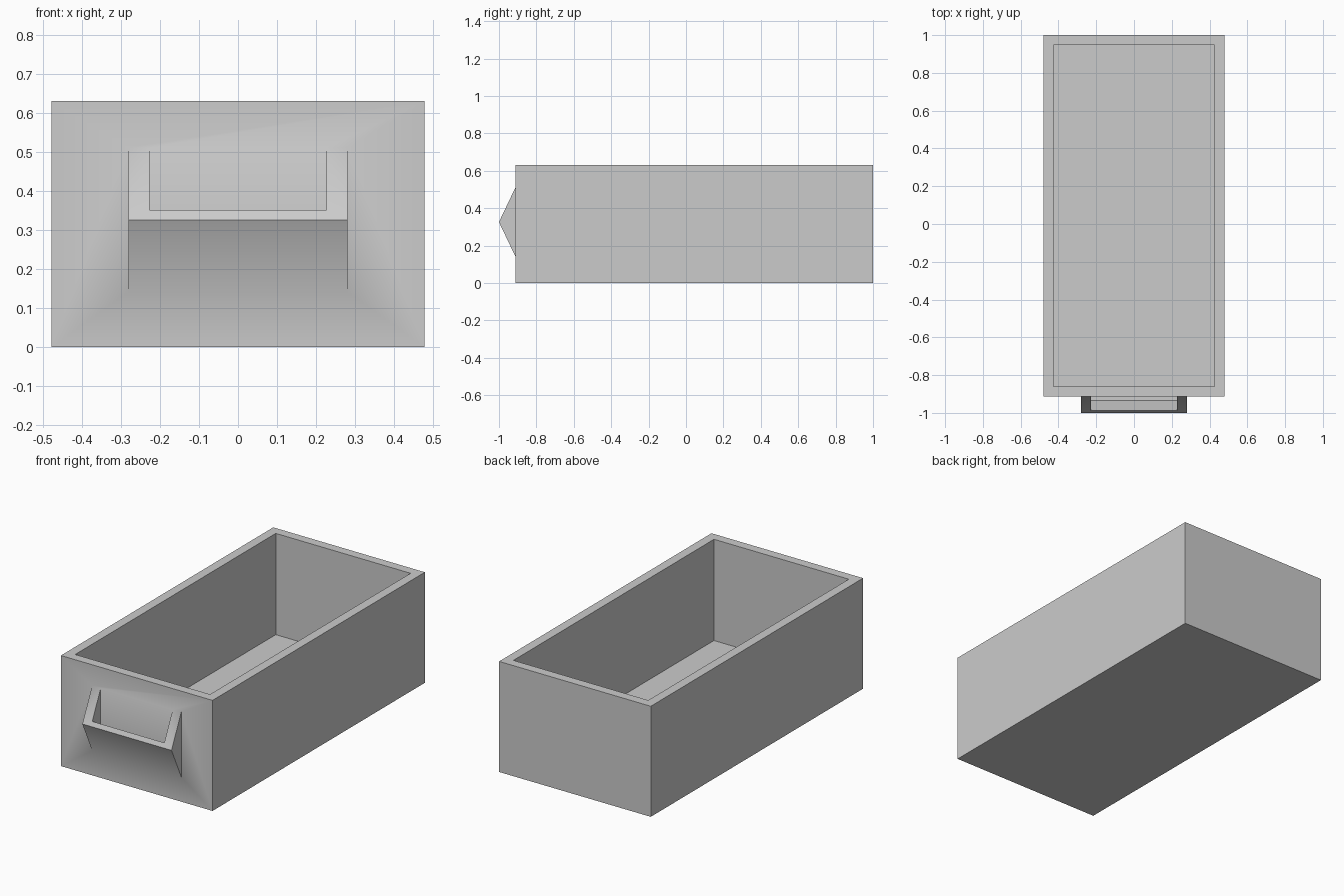
import bpy, bmesh, math

cube = bpy.data.objects.get("Cube")
if cube:
    bpy.data.objects.remove(cube, do_unlink=True)

grey = bpy.data.materials.new("plain grey")
grey.use_nodes = True
colour = (0.6, 0.6, 0.6, 1)
grey.diffuse_color = colour
grey.node_tree.nodes["Principled BSDF"].inputs["Base Color"].default_value = colour


def prism(name, half_width, profile):
    """Extrude a (y, z) profile symmetrically along x."""
    bm = bmesh.new()
    face = bm.faces.new([bm.verts.new((-half_width, y, z)) for y, z in profile])
    ext = bmesh.ops.extrude_face_region(bm, geom=[face])
    moved = [g for g in ext["geom"] if isinstance(g, bmesh.types.BMVert)]
    bmesh.ops.translate(bm, verts=moved, vec=(2 * half_width, 0, 0))
    bmesh.ops.recalc_face_normals(bm, faces=bm.faces)
    mesh = bpy.data.meshes.new(name)
    bm.to_mesh(mesh)
    bm.free()
    mesh.materials.append(grey)
    obj = bpy.data.objects.new(name, mesh)
    bpy.context.collection.objects.link(obj)
    return obj


def box(y0, y1, z0, z1):
    return [(y0, z0), (y1, z0), (y1, z1), (y0, z1)]


def combine(target, tool, operation):
    """Apply a boolean and remove the tool."""
    mod = target.modifiers.new(operation, "BOOLEAN")
    mod.operation, mod.solver, mod.object = operation, "EXACT", tool
    bpy.ops.object.select_all(action="DESELECT")
    bpy.context.view_layer.objects.active = target
    target.select_set(True)
    bpy.ops.object.modifier_apply(modifier=mod.name)
    bpy.data.objects.remove(tool, do_unlink=True)


front, height, wall = -0.912, 0.63, 0.053
mid, slope = 0.326, 2.1

# Open drawer box
drawer = prism("drawer", 0.478, box(front, 1, 0, height))
cavity = prism("cavity", 0.478 - wall,
               box(front + wall, 1 - wall, wall, height + 0.2))
combine(drawer, cavity, "DIFFERENCE")

# Wedge handle, its back buried in the front wall
rise = 0.12 * slope
handle = prism("handle", 0.281,
               [(-1, mid), (-0.88, mid + rise), (-0.88, mid - rise)])

# Finger pocket behind the lip, open at the top
recess = prism("recess", 0.227,
               [(-0.935, 0.239), (-0.8, 0.239), (-0.8, 0.8),
                (-1.035, 0.8), (-1.035, 0.239 + 0.1 * slope)])
combine(handle, recess, "DIFFERENCE")
combine(drawer, handle, "UNION")

# Soft blend where the shallow handle slopes meet the front
bpy.ops.object.shade_smooth_by_angle(angle=math.radians(30))
